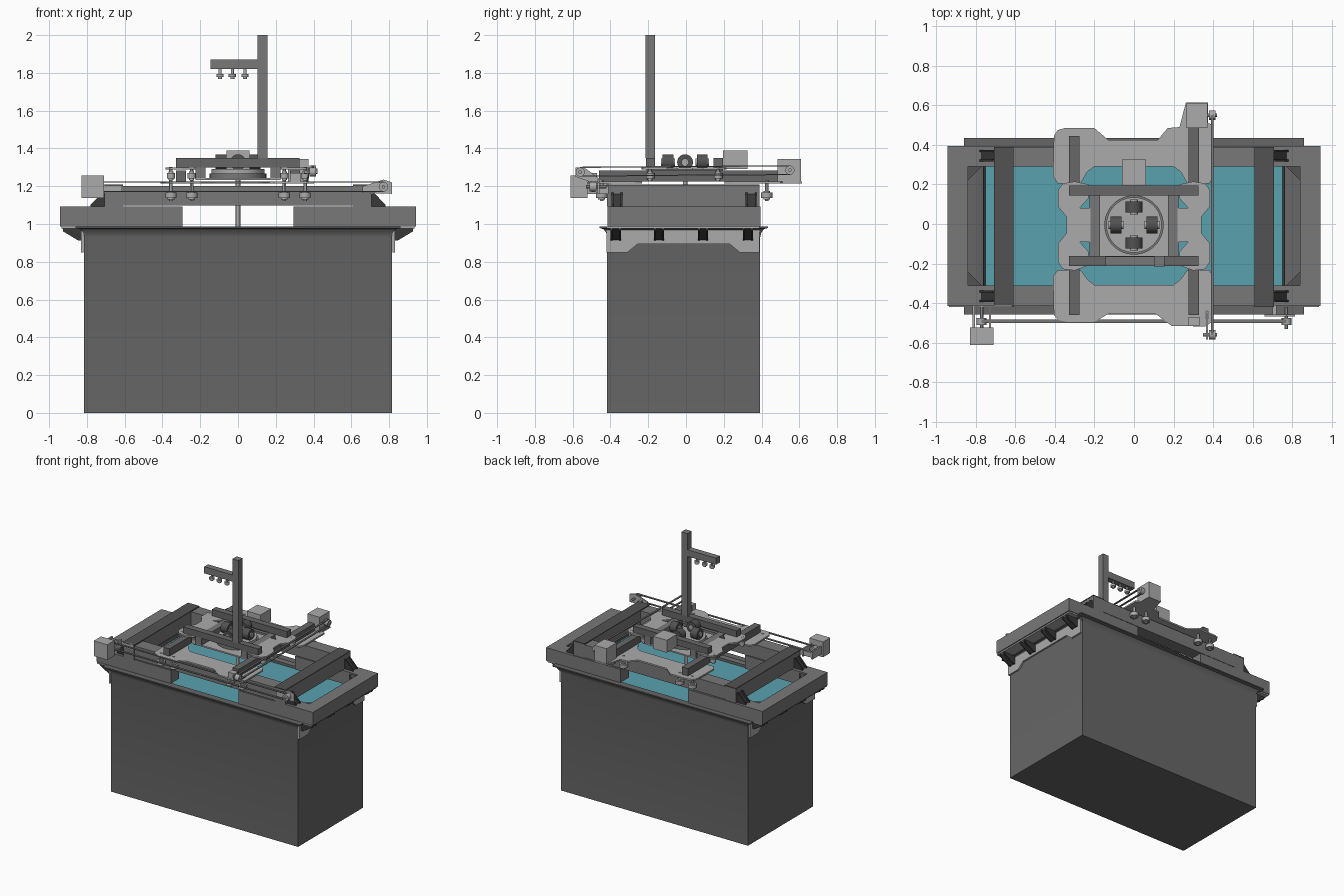
import bpy, bmesh
from math import pi, cos, sin

S = (-1, 1)


def finish(bm, name, mat=None, smooth=False):
    bmesh.ops.recalc_face_normals(bm, faces=bm.faces)
    me = bpy.data.meshes.new(name)
    bm.to_mesh(me)
    bm.free()
    ob = bpy.data.objects.new(name, me)
    bpy.context.collection.objects.link(ob)
    me.materials.append(mat or LIGHT)
    if smooth:
        bpy.context.view_layer.objects.active = ob
        ob.select_set(True)
        bpy.ops.object.shade_smooth_by_angle()
        ob.select_set(False)
    return ob


def prism(name, pts, axis, lo, hi, mat=None, smooth=False):
    """Extrude a 2D outline along an axis; outline uses the other two axes in order."""
    def p(u, v, w):
        return {'x': (w, u, v), 'y': (u, w, v), 'z': (u, v, w)}[axis]
    bm = bmesh.new()
    a = [bm.verts.new(p(u, v, lo)) for u, v in pts]
    b = [bm.verts.new(p(u, v, hi)) for u, v in pts]
    bm.faces.new(a)
    bm.faces.new(b)
    n = len(pts)
    for i in range(n):
        j = (i + 1) % n
        bm.faces.new((a[i], a[j], b[j], b[i]))
    return finish(bm, name, mat, smooth)


def box(name, x0, x1, y0, y1, z0, z1, mat=None):
    x0, x1 = sorted((x0, x1))
    return prism(name, [(x0, y0), (x1, y0), (x1, y1), (x0, y1)], 'z', z0, z1, mat)


def cyl(name, c, r, axis, lo, hi, n=24, mat=None):
    pts = [(c[0] + r * cos(2 * pi * i / n), c[1] + r * sin(2 * pi * i / n)) for i in range(n)]
    return prism(name, pts, axis, lo, hi, mat, True)


def material(name, *rgb):
    m = bpy.data.materials.new(name)
    m.diffuse_color = (*rgb, 1)
    return m


WATER = material("water_blue", .10, .36, .43)
LIGHT = material("light_grey", .41, .41, .41)
MID = material("mid_grey", .19, .19, .19)
TANK = material("tank_grey", .135, .135, .135)
DARK = material("dark_grey", .085, .085, .085)
BLACK = material("near_black", .04, .04, .04)

# Tank: one lofted shell with flared lip and hollow inside
CY = -0.012
rings = [(.815, .405, 0), (.815, .405, .93), (.82, .411, .955), (.835, .425, .973), (.86, .446, .979),
         (.86, .446, .988), (.80, .392, .988), (.76, .378, .97), (.745, .378, .02)]
bm = bmesh.new()
loops = [[bm.verts.new((sx * hx, CY + sy * hy, z)) for sx, sy in ((-1, -1), (1, -1), (1, 1), (-1, 1))]
         for hx, hy, z in rings]
for a, b in zip(loops, loops[1:]):
    for i in range(4):
        j = (i + 1) % 4
        bm.faces.new((a[i], a[j], b[j], b[i]))
bm.faces.new(loops[0])
bm.faces.new(loops[-1])
finish(bm, "tank", TANK, True)
box("water", -.75, .75, CY - .378, CY + .378, .93, .95, WATER)

# Lower frame: split side beams, end beams, corner gussets
for s in S:
    for y0, y1, n in ((-.415, -.31, "front"), (.29, .395, "back")):
        box(f"{n}_lower_beam", s * .295, s * .943, y0, y1, .988, 1.092, MID)
    box("end_beam", s * .84, s * .943, -.31, .29, .988, 1.092, MID)
    for yc, d in ((-.31, .07), (.29, -.07)):
        prism("corner_gusset", [(s * .84, yc), (s * .77, yc), (s * .84, yc + d)], 'z', 1.0, 1.08, DARK)
    # end clamp plate hanging over the tank wall
    prism("clamp_plate", [(-.42, .988), (-.42, .85), (-.31, .85), (-.255, .895), (.23, .895),
                          (.285, .85), (.39, .85), (.39, .988)], 'x', s * .817, s * .83)
    box("clamp_flange", s * .82, s * .935, -.42, .39, .977, .988)
    for y in (-.372, -.143, .09, .328):
        for k in S:
            prism("clamp_rib", [(s * .83, .982), (s * .93, .982), (s * .925, .96), (s * .845, .912),
                                (s * .83, .912)], 'y', y + k * .022 - .005, y + k * .022 + .005, BLACK)
        prism("clamp_web", [(s * .83, .977), (s * .90, .977), (s * .83, .915)], 'y', y - .018, y + .018, BLACK)

    # Upper frame cross beams and their angle brackets
    box("cross_beam_core", s * .612, s * .706, -.419, .389, 1.092, 1.206, MID)
    box("cross_beam_cap", s * .61, s * .708, -.42, .39, 1.2, 1.208, DARK)
    for y in (-.365, .345):
        for k in S:
            prism("angle_bracket_side", [(s * .706, 1.092), (s * .78, 1.092), (s * .78, 1.102),
                                         (s * .718, 1.168), (s * .706, 1.168)], 'y',
                  y + k * .024 - .005, y + k * .024 + .005, BLACK)
        prism("angle_bracket_web", [(s * .706, 1.092), (s * .77, 1.092), (s * .706, 1.16)],
              'y', y - .02, y + .02, BLACK)
for y0, y1, n in ((-.415, -.31, "front"), (.29, .39, "back")):
    box(f"{n}_upper_beam", -.612, .612, y0, y1, 1.098, 1.2, MID)

# Lower carriage plates, front and back
back = [(-.405, .445), (-.385, .475), (-.35, .485), (-.2, .485), (-.13, .425), (.12, .425), (.17, .485),
        (.23, .49), (.262, .613), (.375, .613), (.375, .51), (.403, .5), (.403, .24), (.38, .205), (.27, .205),
        (.235, .265), (.2, .29), (-.2, .29), (-.235, .265), (-.27, .205), (-.385, .205), (-.41, .24)]
prism("back_carriage_plate", back, 'z', 1.214, 1.226)
front = [(-.405, -.46), (-.385, -.485), (-.34, -.495), (-.2, -.495), (-.13, -.455), (.11, -.455), (.19, -.515),
         (.36, -.518), (.403, -.49), (.403, -.27), (.38, -.232), (.27, -.232), (.235, -.28), (.2, -.308),
         (-.2, -.308), (-.235, -.28), (-.27, -.232), (-.385, -.232), (-.41, -.265)]
prism("front_carriage_plate", front, 'z', 1.214, 1.226)


def roller(x, y, zc, ztop, r=.03):
    cyl("roller", (x, y), r, 'z', zc - .014, zc + .014, 20)
    cyl("roller_flange", (x, y), r * .6, 'z', zc - .022, zc + .022, 20)
    cyl("roller_stem", (x, y), .009, 'z', zc - .03, ztop, 12)


for x in (-.355, -.245, .245, .355):
    for y in (-.447, .427):
        roller(x, y, 1.152, 1.23)
    for y in (-.19, .17):
        roller(x, y, 1.255, 1.302, .022)

for s in S:
    # Rails along the depth and the sliding side plates above them
    box("depth_rail", s * .275, s * .328, -.46, .445 if s < 0 else .5, 1.226, 1.284, TANK)
    side = [(.23, .2), (.30, .215), (.36, .205), (.385, .17), (.385, .09), (.34, .035), (.34, -.045), (.385, -.1),
            (.385, -.19), (.36, -.228), (.30, -.235), (.23, -.21), (.23, -.14), (.275, -.09), (.275, .08), (.23, .13)]
    prism("slide_plate", [(s * x, y) for x, y in side], 'z', 1.288, 1.3)
    box("slide_bridge", s * .22, s * .29, -.09, .08, 1.288, 1.3)
    box("hanger_beam", s * .172, s * .224, -.21, .195, 1.243, 1.3, MID)

# Upper cross bars
box("front_bar", -.328, .325, -.213, -.163, 1.3, 1.35, TANK)
box("back_bar", -.328, .325, .145, .195, 1.3, 1.35, TANK)

# Central head: base plate, turntable, four drums, shaft
box("head_plate", -.224, .224, -.205, .19, 1.232, 1.243)
cyl("turntable_base", (0, -.005), .15, 'z', 1.243, 1.268, 48, MID)
cyl("turntable_ring", (0, -.005), .14, 'z', 1.268, 1.29, 48)
for s in S:
    a, b = sorted((s * .062, s * .12))
    cyl("side_drum", (-.005, 1.327), .042, 'x', a, b, 24, DARK)
    cyl("side_drum_hub", (-.005, 1.327), .02, 'x', a - .008, b + .008, 16)
    cyl("depth_drum", (0, 1.327), .042, 'y', a - .005, b - .005, 24, DARK)
    cyl("depth_drum_hub", (0, 1.327), .02, 'y', a - .013, b + .003, 16)
cyl("vertical_shaft", (0, -.005), .012, 'z', .8, 1.245, 16)
box("head_motor", -.06, .06, .195, .325, 1.292, 1.39)

# Mast with arm and three lamps
box("mast", .102, .155, -.215, -.163, 1.35, 2.0, MID)
box("mast_arm", -.145, .102, -.213, -.165, 1.82, 1.872, MID)
for x in (-.095, -.03, .037):
    cyl("lamp_stem", (x, -.189), .008, 'z', 1.79, 1.82, 12)
    cyl("lamp_head", (x, -.189), .019, 'z', 1.777, 1.795, 20)
    cyl("lamp_tip", (x, -.189), .011, 'z', 1.768, 1.777, 16)

# Width drive along the front: motor, pulleys, belt
box("width_motor", -.828, -.71, -.612, -.522, 1.138, 1.258)
for x in (-.81, -.728):
    box("width_motor_bracket", x - .006, x + .006, -.522, -.41, 1.16, 1.222)
box("width_bracket_tie", -.81, -.62, -.42, -.412, 1.17, 1.21)
for x in (-.77, .77):
    cyl("width_pulley", (x, 1.197), .025, 'y', -.51, -.475)
    cyl("width_axle", (x, 1.197), .009, 'y', -.53, -.42, 12)
prism("width_idler_bracket", [(.66, 1.165), (.815, 1.16), (.815, 1.22), (.77, 1.235), (.66, 1.2)], 'y', -.468, -.458)
box("width_idler_arm", .70, .72, -.46, -.41, 1.16, 1.2)
box("width_belt_top", -.77, .77, -.5, -.484, 1.219, 1.225, MID)
box("width_belt_bottom", -.77, .77, -.5, -.484, 1.169, 1.175, MID)
box("belt_clamp", .275, .33, -.515, -.47, 1.226, 1.27)

# Depth drive along the right: motor, pulleys, belt
box("depth_motor", .265, .372, .485, .61, 1.226, 1.345)
for y in (-.56, .55):
    z = 1.275 if y < 0 else 1.285
    cyl("depth_pulley", (y, z), .024, 'x', .378, .412)
    cyl("depth_axle", (y, z), .009, 'x', .35, .42, 12)
for z in (1.254, 1.3):
    prism("depth_belt", [(-.56, z - .003), (.55, z + .005), (.55, z + .011), (-.56, z + .003)], 'x', .388, .402, MID)
prism("depth_idler_bracket", [(-.585, 1.25), (-.585, 1.3), (-.54, 1.3), (-.44, 1.226), (-.5, 1.22)], 'x', .365, .374)
